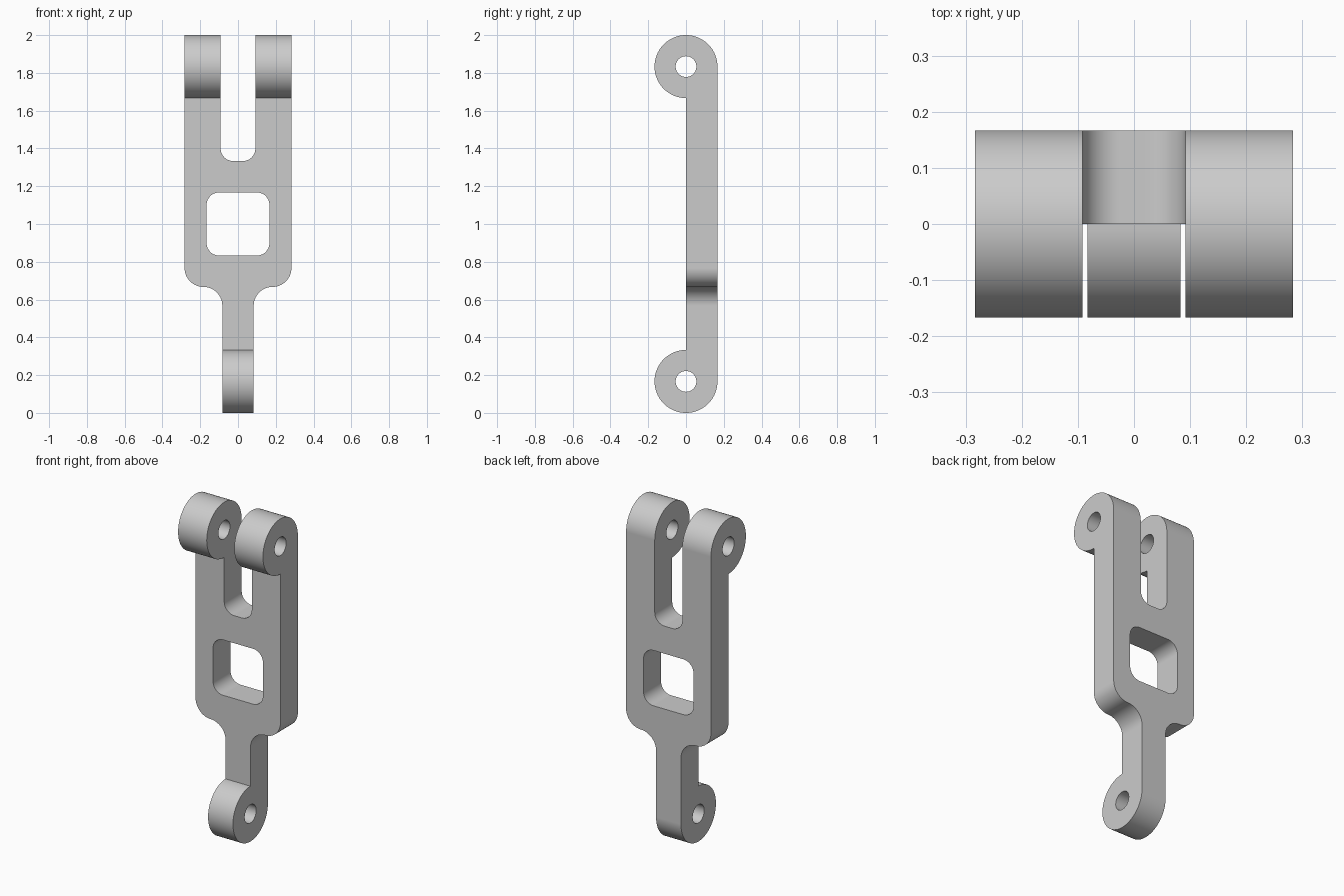
import bpy
import bmesh
from math import cos, sin, pi, radians
from mathutils import Vector

cube = bpy.data.objects.get("Cube")
if cube:
    bpy.data.objects.remove(cube)

R = 1 / 6              # knuckle radius and plate thickness
TOP = 2 - R            # upper pin height
PIN = 0.055            # pin hole radius


def arc(cx, cz, r, start, end, n):
    """Points along an arc, angles in degrees."""
    steps = [radians(start + (end - start) * i / n) for i in range(n + 1)]
    return [(cx + r * cos(a), cz + r * sin(a)) for a in steps]


def rounded(corners, n=14):
    """Round the right-angled corners (u, v, radius) of a closed outline."""
    pts = []
    for i, (u, v, r) in enumerate(corners):
        p = Vector((u, v))
        if r == 0:
            pts.append(p)
            continue
        a = (Vector(corners[i - 1][:2]) - p).normalized() * r
        b = (Vector(corners[(i + 1) % len(corners)][:2]) - p).normalized() * r
        for k in range(n + 1):
            t = k / n * pi / 2
            pts.append(p + a * (1 - sin(t)) + b * (1 - cos(t)))
    return pts


def prism(name, outline, axis, depth=1):
    """Extrude an outline symmetrically along x (yz outline) or y (xz outline)."""
    bm = bmesh.new()

    def place(u, v, d):
        return (d, u, v) if axis == "x" else (u, d, v)

    face = bm.faces.new([bm.verts.new(place(u, v, -depth / 2)) for u, v in outline])
    moved = bmesh.ops.extrude_face_region(bm, geom=[face])["geom"]
    bmesh.ops.translate(bm, vec=place(0, 0, depth),
                        verts=[g for g in moved if isinstance(g, bmesh.types.BMVert)])
    bmesh.ops.recalc_face_normals(bm, faces=bm.faces)
    mesh = bpy.data.meshes.new(name)
    bm.to_mesh(mesh)
    bm.free()
    obj = bpy.data.objects.new(name, mesh)
    bpy.context.collection.objects.link(obj)
    return obj


def combine(target, tool, operation):
    """Apply a boolean and discard the tool."""
    mod = target.modifiers.new("Cut", "BOOLEAN")
    mod.operation, mod.solver, mod.object = operation, "EXACT", tool
    bpy.context.view_layer.objects.active = target
    bpy.ops.object.modifier_apply(modifier=mod.name)
    bpy.data.objects.remove(tool)


# Side profile: flat bar with a knuckle curling forward at each end
side = arc(0, R, R, 0, -270, 72) + arc(0, TOP, R, -90, -360, 72)
link = prism("clevis_link", side, "x")

# Front silhouette: narrow neck, shoulders, forked arms
half = [(0.083, -0.1, 0), (0.083, 0.667, 0.1), (0.283, 0.667, 0.1),
        (0.283, 2.1, 0), (0.092, 2.1, 0), (0.092, 1.333, 0.067)]
front = half + [(-x, z, r) for x, z, r in reversed(half)]
combine(link, prism("front_silhouette", rounded(front), "y"), "INTERSECT")

# Rounded window through the plate
window = [(-R, 0.833, 0.067), (R, 0.833, 0.067), (R, 1.167, 0.067), (-R, 1.167, 0.067)]
combine(link, prism("window_cutter", rounded(window), "y"), "DIFFERENCE")

# Pin holes through the knuckles
for z in (R, TOP):
    hole = arc(0, z, PIN, 0, 360, 48)[:-1]
    combine(link, prism("pin_cutter", hole, "x", 2), "DIFFERENCE")

# Plain grey metal
grey = bpy.data.materials.new("light_grey")
grey.use_nodes = True
colour = (0.6, 0.6, 0.6, 1)
grey.diffuse_color = colour
grey.node_tree.nodes["Principled BSDF"].inputs["Base Color"].default_value = colour
link.data.materials.clear()
link.data.materials.append(grey)

# Smooth curved walls, crisp edges
bpy.ops.object.select_all(action="DESELECT")
link.select_set(True)
bpy.context.view_layer.objects.active = link
bpy.ops.object.shade_smooth_by_angle(angle=radians(30))
weighted = link.modifiers.new("Weighted Normals", "WEIGHTED_NORMAL")
weighted.keep_sharp = True
